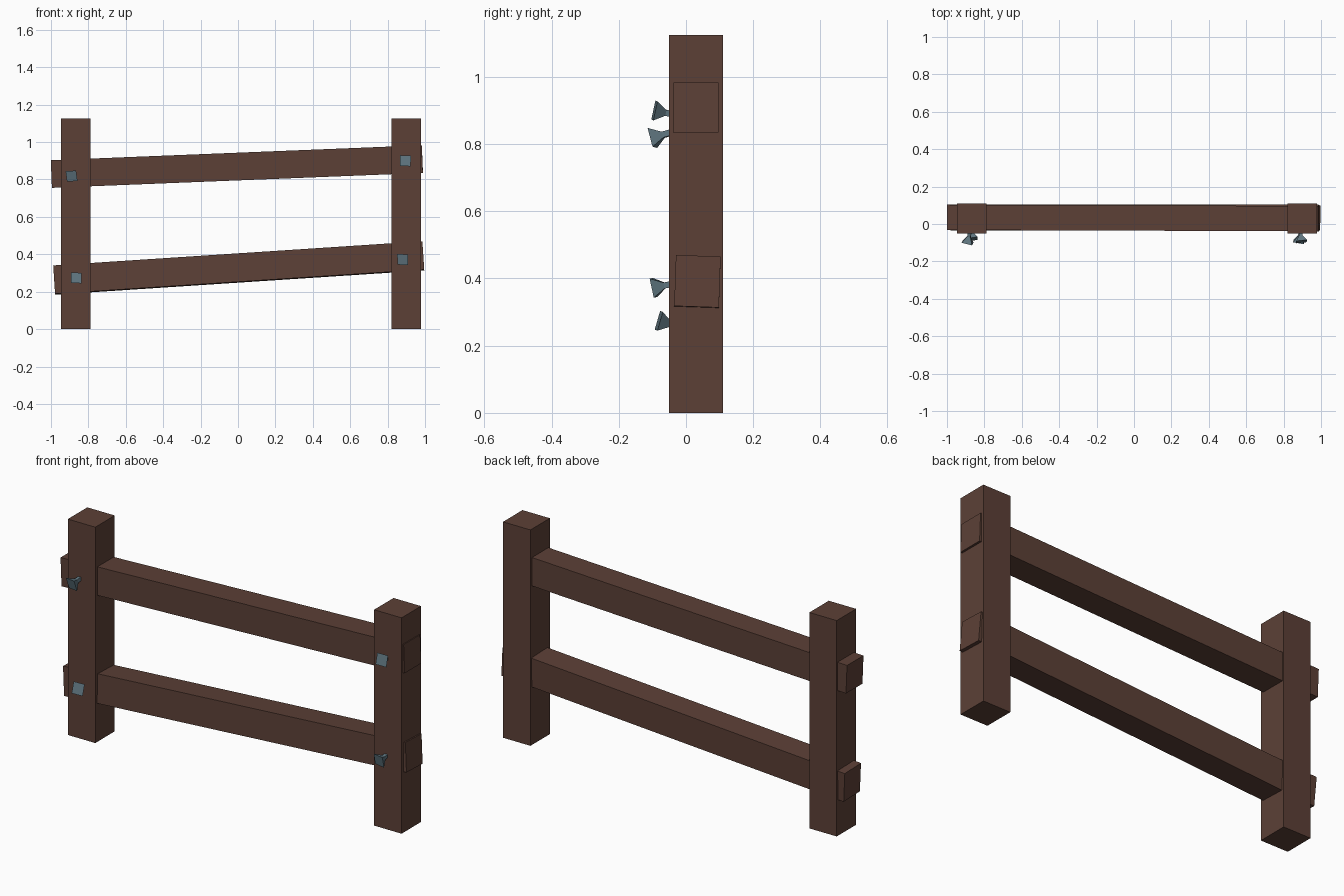
import bpy, bmesh
from math import radians

if "Cube" in bpy.data.objects:
    bpy.data.objects.remove(bpy.data.objects["Cube"])


def material(name, rgb):
    m = bpy.data.materials.new(name)
    m.diffuse_color = (*rgb, 1)
    m.use_nodes = True
    m.node_tree.nodes["Principled BSDF"].inputs["Base Color"].default_value = m.diffuse_color
    return m


wood = material("brown_wood", (0.107, 0.051, 0.037))
iron = material("grey_iron", (0.115, 0.18, 0.215))


def make(name, bm, mat, loc, rot=(0, 0, 0)):
    bmesh.ops.recalc_face_normals(bm, faces=bm.faces[:])
    me = bpy.data.meshes.new(name)
    bm.to_mesh(me)
    bm.free()
    me.materials.append(mat)
    ob = bpy.data.objects.new(name, me)
    ob.location = loc
    ob.rotation_euler = [radians(a) for a in rot]
    bpy.context.collection.objects.link(ob)
    return ob


def beam(name, size, loc, rot=(0, 0, 0)):
    bm = bmesh.new()
    bmesh.ops.create_cube(bm, size=1)
    bmesh.ops.scale(bm, vec=size, verts=bm.verts)
    make(name, bm, wood, loc, rot)


def nail(name, loc, rot):
    # square shaft flaring into a flat square head, pointing along -y
    bm = bmesh.new()
    rings = []
    for y, h in ((0.08, 0.009), (0.034, 0.009), (0, 0.029)):
        rings.append([bm.verts.new((sx * h, y, sz * h))
                      for sx, sz in ((-1, -1), (1, -1), (1, 1), (-1, 1))])
    for a, b in zip(rings, rings[1:]):
        for i in range(4):
            j = (i + 1) % 4
            bm.faces.new((a[i], a[j], b[j], b[i]))
    bm.faces.new(rings[0])
    bm.faces.new(rings[-1])
    make(name, bm, iron, loc, rot)


# upright posts
beam("left_post", (0.158, 0.16, 1.125), (-0.867, 0.03, 0.5625))
beam("right_post", (0.158, 0.16, 1.125), (0.899, 0.03, 0.5625))

# sloping rails through the posts
beam("upper_rail", (1.985, 0.135, 0.148), (-0.006, 0.032, 0.869), (0, -2.3, -0.2))
beam("lower_rail", (1.978, 0.133, 0.152), (0.004, 0.034, 0.327), (-2, -3.75, 0))

# nails, each slightly crooked
nail("upper_left_nail", (-0.89, -0.1, 0.818), (16, -4, -14))
nail("upper_right_nail", (0.895, -0.094, 0.9), (-12, 3, 6))
nail("lower_left_nail", (-0.865, -0.081, 0.274), (-16, 3, 8))
nail("lower_right_nail", (0.88, -0.097, 0.372), (12, 2, -10))
